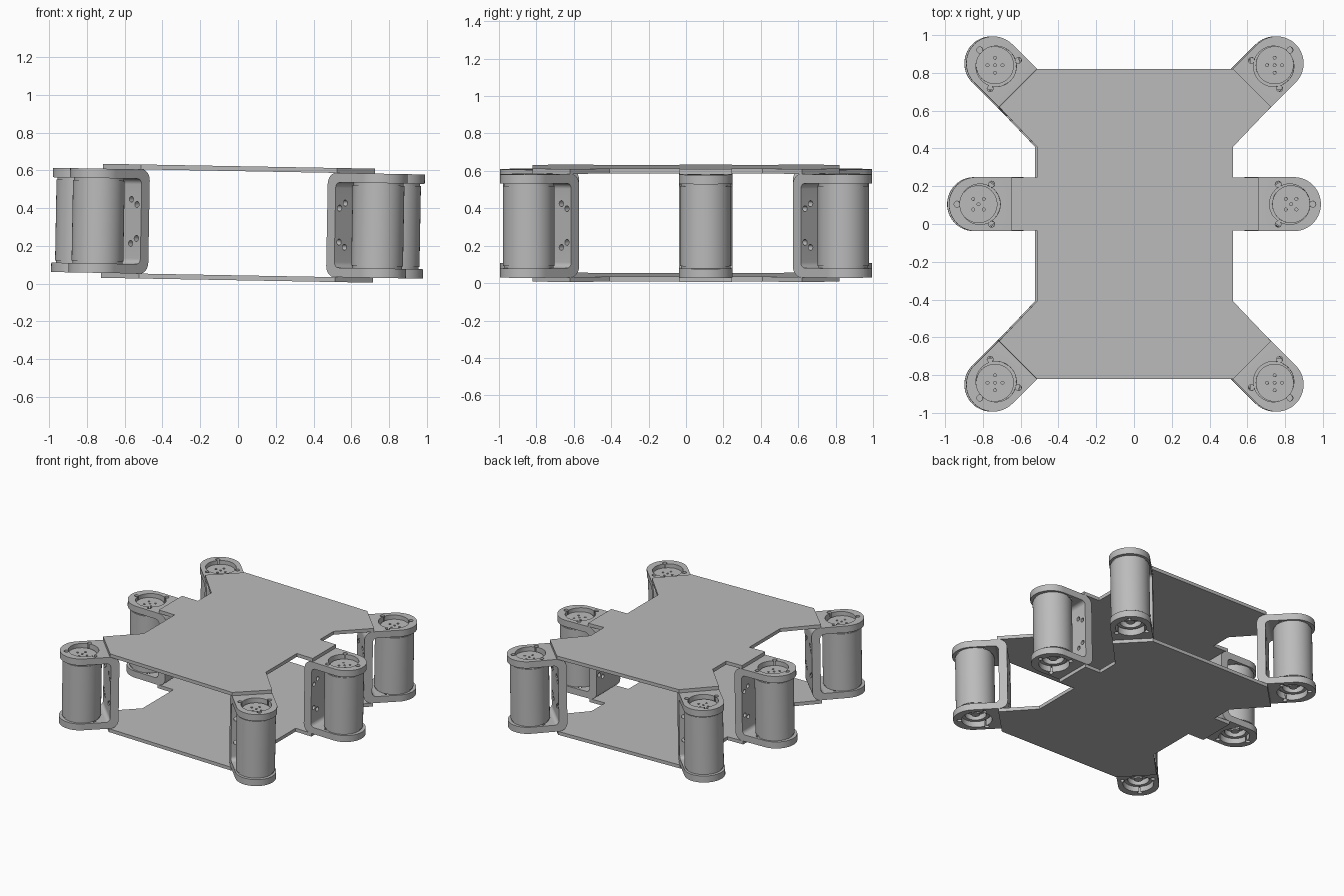
import bpy, bmesh, math
from mathutils import Matrix, Vector

cube = bpy.data.objects.get("Cube")
if cube:
    bpy.data.objects.remove(cube)

grey = bpy.data.materials.new("plain grey")
grey.use_nodes = True
grey.diffuse_color = (0.5, 0.5, 0.5, 1)
grey.node_tree.nodes["Principled BSDF"].inputs["Base Color"].default_value = (0.5, 0.5, 0.5, 1)

MID = 0.32            # mid height of the frame
HALF = 0.276          # half height of a bracket
FLANGE = 0.05
WALL, BACK = 0.06, -0.23
WIDTH, BORE = 0.143, 0.107
# the whole frame leans slightly to its left
LEAN = Matrix.Translation((0, 0, MID)) @ Matrix.Rotation(0.018, 4, 'Y')


def place(name, mesh, matrix):
    ob = bpy.data.objects.new(name, mesh)
    bpy.context.collection.objects.link(ob)
    ob.matrix_world = matrix
    return ob


def finish(bm, name):
    bmesh.ops.recalc_face_normals(bm, faces=bm.faces)
    mesh = bpy.data.meshes.new(name)
    bm.to_mesh(mesh)
    bm.free()
    mesh.materials.append(grey)
    return mesh


def prism(name, outline, low, high):
    """Extrude an (x, y) outline from z = low to z = high."""
    bm = bmesh.new()
    face = bm.faces.new([bm.verts.new((x, y, low)) for x, y in outline])
    top = bmesh.ops.extrude_face_region(bm, geom=[face])["geom"]
    verts = [v for v in top if isinstance(v, bmesh.types.BMVert)]
    bmesh.ops.translate(bm, verts=verts, vec=(0, 0, high - low))
    return finish(bm, name)


def arc(cx, cy, r, start, end, steps):
    angles = [math.radians(start + (end - start) * i / steps) for i in range(steps + 1)]
    return [(cx + r * math.cos(a), cy + r * math.sin(a)) for a in angles]


def rounded_box(x0, x1, z0, z1, r):
    """Rectangle rounded on its low x side."""
    return ([(x1, z0), (x1, z1)] + arc(x0 + r, z1 - r, r, 90, 180, 8)
            + arc(x0 + r, z0 + r, r, 180, 270, 8))


def across(name, outline, half):
    """Prism of an (x, z) outline running along y."""
    mesh = prism(name, outline, -half, half)
    mesh.transform(Matrix.Rotation(math.pi / 2, 4, 'X'))
    return mesh


def disc(x, y, r, low, high, steps=24):
    return prism("cutter", arc(x, y, r, 0, 360, steps)[:-1], low, high)


def carve(mesh, tools):
    """Apply (operation, tool mesh) pairs and return the finished mesh."""
    ob = place("work", mesh, Matrix())
    helpers = []
    for operation, tool in tools:
        helper = place("helper", tool, Matrix())
        helper.hide_render = True
        helpers.append(helper)
        mod = ob.modifiers.new("cut", 'BOOLEAN')
        mod.operation, mod.object, mod.solver = operation, helper, 'EXACT'
    result = bpy.data.meshes.new_from_object(
        ob.evaluated_get(bpy.context.evaluated_depsgraph_get()))
    for o in helpers + [ob]:
        bpy.data.objects.remove(o)
    return smooth(result)


def smooth(mesh):
    mesh.polygons.foreach_set("use_smooth", [True] * len(mesh.polygons))
    mesh.set_sharp_from_angle(angle=math.radians(30))
    return mesh


# Bracket: round-ended block, rounded at the back, hollowed to a C
capsule = arc(0.022, 0, WIDTH, -90, 90, 40) + [(-0.3, WIDTH), (-0.3, -WIDTH)]
block = prism("bracket", capsule, -HALF, HALF)
inner = HALF - FLANGE
tools = [('INTERSECT', across("outer", rounded_box(BACK, 0.3, -HALF, HALF, 0.06), 0.2)),
         ('DIFFERENCE', across("inner", rounded_box(BACK + WALL, 0.3, -inner, inner, 0.03), 0.2)),
         ('DIFFERENCE', disc(0, 0, BORE, -0.4, 0.4, 48))]
for i in range(3):
    a = math.radians(120 * i)
    tools.append(('DIFFERENCE', disc(0.122 * math.cos(a), 0.122 * math.sin(a), 0.016, -0.4, 0.4, 16)))
for side in (-1, 1):
    for end in (-1, 1):
        for y, z in ((0.11, 0.09), (0.068, 0.117)):
            hole = disc(0, 0, 0.016, BACK - 0.1, BACK + 0.1, 16)
            hole.transform(Matrix.Translation((0, side * y, end * z)) @ Matrix.Rotation(math.pi / 2, 4, 'Y'))
            tools.append(('DIFFERENCE', hole))
bracket = carve(block, tools)


# Motor: turned body with end collars and a stepped lower end
def lathe(name, profile, steps=48):
    bm = bmesh.new()
    verts = [bm.verts.new((r, 0, z)) for r, z in profile]
    edges = [bm.edges.new(pair) for pair in zip(verts, verts[1:])]
    bmesh.ops.spin(bm, geom=verts + edges, cent=(0, 0, 0), axis=(0, 0, 1),
                   angle=2 * math.pi, steps=steps)
    bmesh.ops.remove_doubles(bm, verts=bm.verts, dist=0.0001)
    return finish(bm, name)


e = inner
body = lathe("motor", [(0, -e - 0.01), (0.03, -e - 0.01), (0.03, -e + 0.03), (0.075, -e + 0.03),
                       (0.075, -e - 0.01), (0.1, -e - 0.01), (0.1, -e), (0.132, -e),
                       (0.132, -e + 0.012), (0.137, -e + 0.012), (0.137, e - 0.012),
                       (0.132, e - 0.012), (0.132, e), (0.1, e), (0.1, e + 0.02), (0, e + 0.02)])
dots = [(0.028, 0.028), (-0.028, 0.028), (0.028, -0.028), (-0.028, -0.028), (0, 0)]
motor = carve(body, [('DIFFERENCE', disc(x, y, 0.008, e, e + 0.1, 10)) for x, y in dots])

# Six leg units: name, position, heading
for side, sx in (("left", 1), ("right", -1)):
    for row, x, y, turn in (("front", 0.735, -0.835, -45), ("middle", 0.82, 0.105, 0),
                            ("back", 0.735, 0.835, 45)):
        heading = turn if sx > 0 else 180 - turn
        spot = LEAN @ Matrix.Translation((sx * x, y, 0)) @ Matrix.Rotation(math.radians(heading), 4, 'Z')
        place(f"{row}_{side}_bracket", bracket, spot)
        place(f"{row}_{side}_motor", motor, spot @ Matrix.Translation((0.008, 0, 0)))

# Body plates, mirrored from one half outline
half = [(0.52, -0.82), (0.72, -0.62), (0.52, -0.41), (0.52, -0.035), (0.655, -0.035),
        (0.655, 0.247), (0.52, 0.247), (0.52, 0.41), (0.72, 0.62), (0.52, 0.82)]
outline = half + [(-x, y) for x, y in reversed(half)]
for name, low in (("top_plate", HALF), ("bottom_plate", -HALF - 0.026)):
    place(name, prism(name, outline, low, low + 0.026), LEAN)
